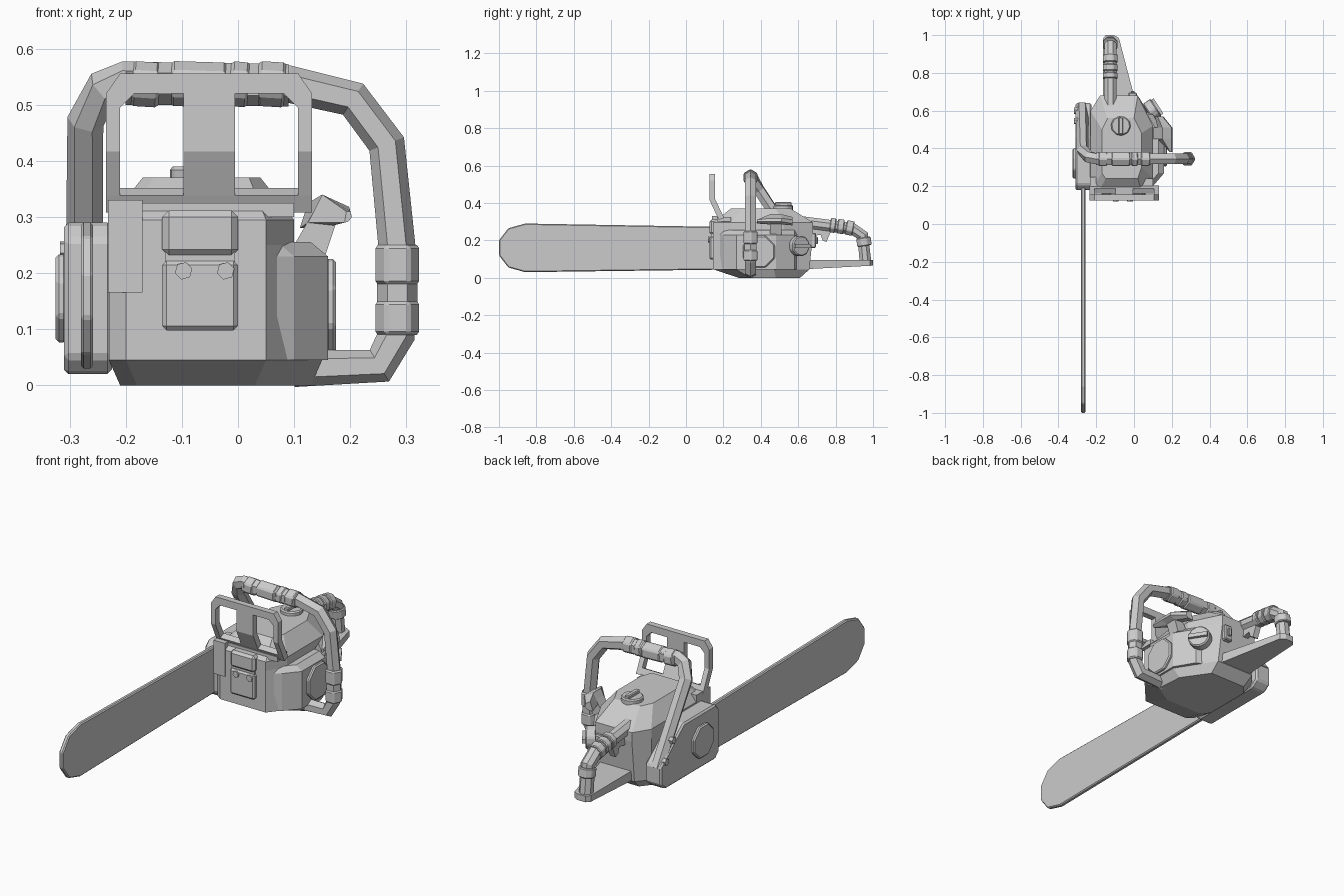
import bpy, bmesh, math
from mathutils import Vector

default = bpy.data.objects.get("Cube")
if default:
    bpy.data.objects.remove(default, do_unlink=True)


def finish(name, bm, bevel=0):
    bmesh.ops.recalc_face_normals(bm, faces=bm.faces)
    mesh = bpy.data.meshes.new(name)
    bm.to_mesh(mesh)
    bm.free()
    obj = bpy.data.objects.new(name, mesh)
    bpy.context.collection.objects.link(obj)
    if bevel:
        mod = obj.modifiers.new("Bevel", "BEVEL")
        mod.width, mod.segments = bevel, 1
    return obj


def loft(name, rings, bevel=0):
    """Skin a list of equally long point rings and cap both ends."""
    bm = bmesh.new()
    loops = [[bm.verts.new(p) for p in ring] for ring in rings]
    n = len(loops[0])
    for a, b in zip(loops, loops[1:]):
        for i in range(n):
            j = (i + 1) % n
            bm.faces.new((a[i], a[j], b[j], b[i]))
    bm.faces.new(loops[0])
    bm.faces.new(loops[-1])
    return finish(name, bm, bevel)


def side_prism(name, profile, x0, x1, bevel=0):
    """Extrude a (y, z) profile along x."""
    return loft(name, [[(x, y, z) for y, z in profile] for x in (x0, x1)], bevel)


def box(name, x, y, z, bevel=0):
    profile = [(y[0], z[0]), (y[1], z[0]), (y[1], z[1]), (y[0], z[1])]
    return side_prism(name, profile, x[0], x[1], bevel)


def disc(name, centre, axis, radius, height, sides=8, bevel=0):
    """Regular prism rising from centre along axis."""
    axis = Vector(axis).normalized()
    u = axis.orthogonal().normalized()
    v = axis.cross(u)
    rings = []
    for h in (0, height):
        angles = [math.tau * (i + 0.5) / sides for i in range(sides)]
        rings.append([Vector(centre) + axis * h
                      + (u * math.cos(a) + v * math.sin(a)) * radius for a in angles])
    return loft(name, rings, bevel)


def tube(name, path, radius, side, sides=8, bevel=0):
    """Sweep a regular section along a path, keeping it level with side."""
    pts = [Vector(p) for p in path]
    rings = []
    for i, p in enumerate(pts):
        before = (p - pts[i - 1]).normalized() if i else Vector()
        after = (pts[i + 1] - p).normalized() if i + 1 < len(pts) else Vector()
        t = (before + after).normalized()
        u = Vector(side)
        u = (u - t * u.dot(t)).normalized()
        v = t.cross(u)
        angles = [math.tau * (k + 0.5) / sides for k in range(sides)]
        rings.append([p + (u * math.cos(a) + v * math.sin(a)) * radius for a in angles])
    return loft(name, rings, bevel)


# Engine body: stacked plan outlines
base = [(-.21, .32), (-.18, .28), (.03, .28), (.13, .34),
        (.12, .48), (.03, .61), (-.17, .61), (-.21, .56)]
waist = [(-.23, .17), (-.2, .145), (.05, .145), (.15, .27),
         (.15, .47), (.03, .66), (-.18, .66), (-.23, .6)]
shoulder = [(-.23, .17), (-.2, .145), (.05, .145), (.1, .24),
            (.1, .52), (.02, .68), (-.18, .68), (-.23, .6)]
crown = [(-.17, .27), (-.15, .24), (.02, .24), (.04, .3),
         (.04, .48), (0, .56), (-.14, .56), (-.17, .5)]
levels = [(base, 0), (waist, .045), (shoulder, .25), (shoulder, .295), (crown, .37)]
loft("engine_body", [[(x, y, z) for x, y in plan] for plan, z in levels])

# Starter housing on the left side
plan = [(.05, .17), (.1, .2), (.16, .27), (.16, .48), (.1, .58), (.05, .6)]
loft("starter_housing", [[(x, y, .045) for x, y in plan],
                         [(x, y, .23) for x, y in plan],
                         [(x - .03, y, .255) for x, y in plan]])
disc("starter_cover", (.155, .39, .14), (1, 0, 0), .092, .02, bevel=.006)

# Exhaust box on the front
box("exhaust_lower", (-.135, 0), (.125, .18), (.098, .222), .008)
box("exhaust_upper", (-.135, 0), (.125, .18), (.23, .312), .012)
box("exhaust_core", (-.13, -.005), (.135, .18), (.11, .3))
for x in (-.097, -.022):
    disc("exhaust_bolt", (x, .126, .204), (0, -1, 0), .016, .008, sides=6)

# Guide bar and its side cover
bar = [(-1, .12), (-.95, .055), (-.86, .03), (.3, .045),
       (.3, .27), (-.86, .29), (-.95, .265), (-1, .2)]
side_prism("guide_bar", bar, -.28, -.258, .005)
cover = [(.18, .05), (.21, .02), (.6, .02), (.64, .05),
         (.64, .14), (.46, .29), (.21, .29), (.18, .26)]
side_prism("bar_cover", cover, -.31, -.225, .008)
disc("cover_disc", (-.305, .32, .155), (-1, 0, 0), .085, .02, bevel=.006)

# Hand guard: bent sheet with two windows and clipped corners
columns = [-.235, -.21, -.097, -.005, .107, .132]
rows = [(.19, .315), (.175, .345), (.14, .42), (.14, .52), (.14, .556)]
bm = bmesh.new()
grid = [[bm.verts.new((x, y, z)) for y, z in rows] for x in columns]
for c in range(5):
    for r in range(4):
        if c in (1, 3) and r in (1, 2):
            continue
        quad = [grid[c][r], grid[c + 1][r], grid[c + 1][r + 1], grid[c][r + 1]]
        if r == 3 and c == 0:
            quad.pop(3)
        elif r == 3 and c == 4:
            quad.pop(2)
        bm.faces.new(quad)
for x, step in ((columns[1], .025), (columns[4], -.025)):
    corner = [(x, .14, .52), (x + step, .14, .52), (x, .14, .495)]
    bm.faces.new([bm.verts.new(p) for p in corner])
for v in [v for v in bm.verts if not v.link_faces]:
    bm.verts.remove(v)
guard = finish("hand_guard", bm)
solid = guard.modifiers.new("Thickness", "SOLIDIFY")
solid.thickness, solid.offset = .03, 0
box("guard_bracket", (-.232, -.17), (.14, .25), (.165, .33))
box("guard_mount", (-.17, .1), (.165, .24), (.3, .325))

# Front handle: hoop, slanted rear leg and grips
hoop = [(-.2, .545), (.09, .537), (.205, .51), (.265, .43),
        (.283, .25), (.283, .09), (.252, .035), (.1, .03)]
leg = [(-.275, .62, .12), (-.272, .39, .47), (-.24, .355, .53)]
tube("front_handle", leg + [(x, .345, z) for x, z in hoop], .033, (0, 1, 0), 6)
top_grips = [(-.19, -.14), (-.12, -.02), (-.015, .02), (.035, .085)]
for a, b in top_grips:
    tube("top_grip", [(a, .345, .538), (b, .345, .535)], .043, (0, 1, 0), 6, .006)
tube("top_grip_sleeve", [(-.2, .345, .538), (.09, .345, .535)], .038, (0, 1, 0), 6)
for a, b in ((.25, .18), (.15, .09)):
    tube("side_grip", [(.284, .345, a), (.284, .345, b)], .042, (0, 1, 0), 6, .006)
tube("side_grip_sleeve", [(.284, .345, .2), (.284, .345, .12)], .036, (0, 1, 0), 6)
for y, z in ((.545, .24), (.6, .155)):
    disc("handle_bolt", (-.295, y, z), (-1, 0, 0), .017, .022, sides=6)

# Rear handle with grip rings, base plate and trigger
x = -.125
rear = [(.56, .305), (.77, .278), (.89, .262), (.945, .225), (.96, .08)]
tube("rear_handle", [(x, y, z) for y, z in rear], .034, (1, 0, 0))
rings = [((.77, .282), (.8, .278)), ((.81, .276), (.845, .272)),
         ((.855, .27), (.895, .262)), ((.948, .215), (.955, .17))]
for a, b in rings:
    tube("rear_grip", [(x, *a), (x, *b)], .042, (1, 0, 0), bevel=.004)
plate = [(-.165, .62), (.02, .62), (0, .68), (-.08, .985), (-.105, 1), (-.15, 1), (-.165, .98)]
loft("rear_base_plate", [[(px, y, .045 + .02 * (y - .62) / .38) for px, y in plate],
                         [(px, y, .095) for px, y in plate]])
trigger = [(.66, .27), (.78, .26), (.75, .19), (.73, .2), (.72, .23), (.66, .22)]
side_prism("trigger", trigger, -.14, -.11)

# Filler caps with raised grips
disc("top_cap", (-.07, .52, .355), (0, 0, 1), .053, .035, sides=10, bevel=.006)
box("top_cap_grip", (-.082, -.058), (.475, .565), (.38, .405), .004)
normal = Vector((.84, .54, 0))
centre = Vector((.075, .59, .17))
disc("side_cap", centre, normal, .056, .05, sides=10, bevel=.006)
across = Vector((-normal.y, normal.x, 0))
up = Vector((0, 0, 1))
corners = [(-.048, -.01), (.048, -.01), (.048, .01), (-.048, .01)]
loft("side_cap_grip", [[centre + normal * h + across * a + up * b for a, b in corners]
                       for h in (.04, .065)])

# Choke lever: stem and swept fin
stem = [(.1, .25), (.155, .23), (.175, .29), (.135, .31)]
loft("lever_stem", [[(px, y, z) for px, z in stem] for y in (.45, .51)])
fin = [(.125, .29), (.17, .285), (.203, .3), (.198, .318), (.15, .34)]
tip = [(.19, .29), (.197, .292), (.203, .3), (.2, .31), (.193, .31)]
tail = [(.11, .28), (.14, .28), (.155, .29), (.15, .31), (.125, .325)]
loft("lever_fin", [[(px, y, z) for px, z in shape]
                   for y, shape in ((.38, tip), (.45, fin), (.51, fin), (.57, tail))])

# Rear switch
box("switch_panel", (-.03, .015), (.66, .695), (.16, .24), .005)
box("switch_rocker", (-.017, .002), (.68, .705), (.18, .22), .004)
